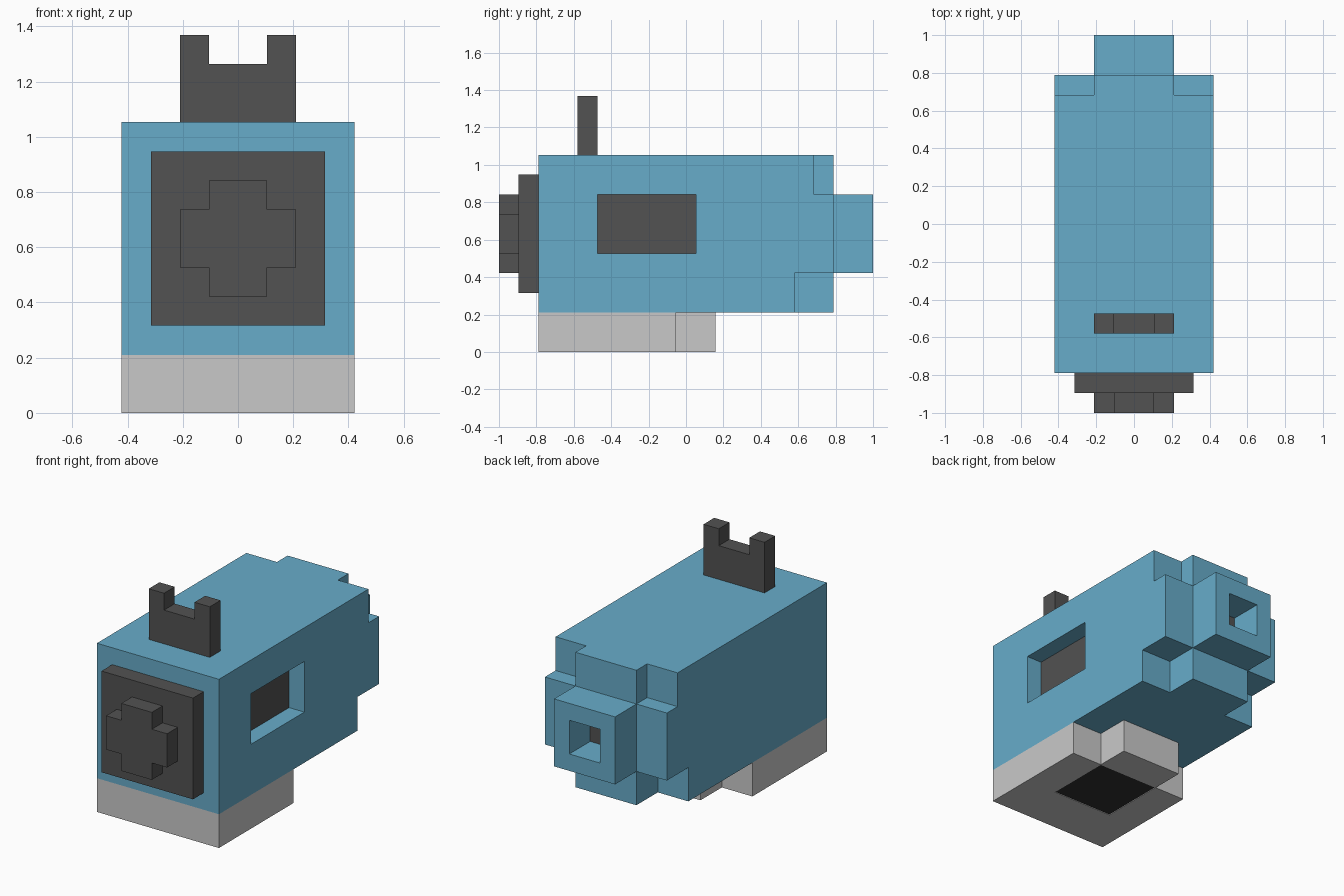
import bpy, bmesh
from mathutils import Vector

if "Cube" in bpy.data.objects:
    bpy.data.objects.remove(bpy.data.objects["Cube"])

U = 2 / 19  # one grid step; x centred, y counted from the front, z from the ground


def material(name, rgb):
    m = bpy.data.materials.new(name)
    m.diffuse_color = (*rgb, 1)
    m.use_nodes = True
    m.node_tree.nodes["Principled BSDF"].inputs["Base Color"].default_value = m.diffuse_color
    return m


BLUE = material("blue", (0.137, 0.415, 0.590))
DARK = material("dark_grey", (0.084, 0.084, 0.084))
LIGHT = material("light_grey", (0.584, 0.584, 0.584))
BLACK = material("black", (0.03, 0.03, 0.03))


def prism(name, outline, plane, lo, hi, *mats):
    """Extrude an outline given in 'xy' or 'xz' along the remaining axis."""
    def place(a, b, c):
        p = (a, b, c) if plane == "xy" else (a, c, b)
        return Vector((p[0], p[1] - 9.5, p[2])) * U
    bm = bmesh.new()
    face = bm.faces.new([bm.verts.new(place(a, b, lo)) for a, b in outline])
    step = place(0, 0, hi) - place(0, 0, lo)
    top = bmesh.ops.extrude_face_region(bm, geom=[face], use_keep_orig=True)["geom"]
    bmesh.ops.translate(bm, vec=step, verts=[v for v in top if isinstance(v, bmesh.types.BMVert)])
    bmesh.ops.recalc_face_normals(bm, faces=bm.faces[:])
    me = bpy.data.meshes.new(name)
    bm.to_mesh(me)
    bm.free()
    for m in mats:
        me.materials.append(m)
    ob = bpy.data.objects.new(name, me)
    bpy.context.collection.objects.link(ob)
    return ob


def box(name, x, y, z, *mats):
    outline = [(x[0], y[0]), (x[1], y[0]), (x[1], y[1]), (x[0], y[1])]
    return prism(name, outline, "xy", z[0], z[1], *mats)


def carve(ob, *boxes):
    """Cut boxes out of an object and keep the clean result."""
    cutters = [box("cutter", *b) for b in boxes]
    for c in cutters:
        c.hide_render = True
        mod = ob.modifiers.new("cut", "BOOLEAN")
        mod.operation, mod.solver, mod.object = "DIFFERENCE", "EXACT", c
    dg = bpy.context.evaluated_depsgraph_get()
    me = bpy.data.meshes.new_from_object(ob.evaluated_get(dg))
    mats = list(ob.data.materials)
    ob.modifiers.clear()
    ob.data = me
    me.materials.clear()
    for m in mats:
        me.materials.append(m)
    for c in cutters:
        bpy.data.objects.remove(c)


def paint(ob, rule):
    """Second material on faces where rule(normal, centre in grid steps) holds."""
    for p in ob.data.polygons:
        c = p.center / U + Vector((0, 9.5, 0))
        p.material_index = int(rule(p.normal, c))


# Main housing: notched rear corners and a recessed window on the right
body = box("body", (-4, 4), (2, 17), (2, 10), BLUE, DARK)
corners = []
for x in ((2, 5), (-5, -2)):
    corners += [(x, (16, 18), (8, 11)), (x, (15, 18), (1, 4))]
carve(body, *corners, ((3, 5), (5, 10), (5, 8)))
paint(body, lambda n, c: n.x > 0.9 and 2.5 < c.x < 3.5)

# Rear connector with a square socket, dark at its bottom
arm = box("rear_socket", (-2, 2), (17, 19), (4, 8), BLUE, DARK)
carve(arm, ((-1, 1), (17.05, 20), (5, 7)))
paint(arm, lambda n, c: n.y > 0.9 and c.y < 18)

# Base with a narrower rear step and a dark inlay underneath
base = prism("base", [(-4, 2), (4, 2), (4, 9), (2, 9), (2, 11), (-2, 11), (-2, 9), (-4, 9)],
             "xy", 0, 2, LIGHT, BLACK)
carve(base, ((-1.98, 1.98), (5, 8.97), (-1, 0.04)))
paint(base, lambda n, c: n.z < -0.9 and c.z > 0.02)

# Front plate and raised cross
box("front_plate", (-3, 3), (1, 2), (3, 9), DARK)
prism("front_cross", [(-1, 4), (1, 4), (1, 5), (2, 5), (2, 7), (1, 7), (1, 8), (-1, 8),
                      (-1, 7), (-2, 7), (-2, 5), (-1, 5)], "xz", 0, 1, DARK)

# Notched fin on top
prism("top_fin", [(-2, 10), (2, 10), (2, 13), (1, 13), (1, 12), (-1, 12), (-1, 13), (-2, 13)],
      "xz", 4, 5, DARK)
